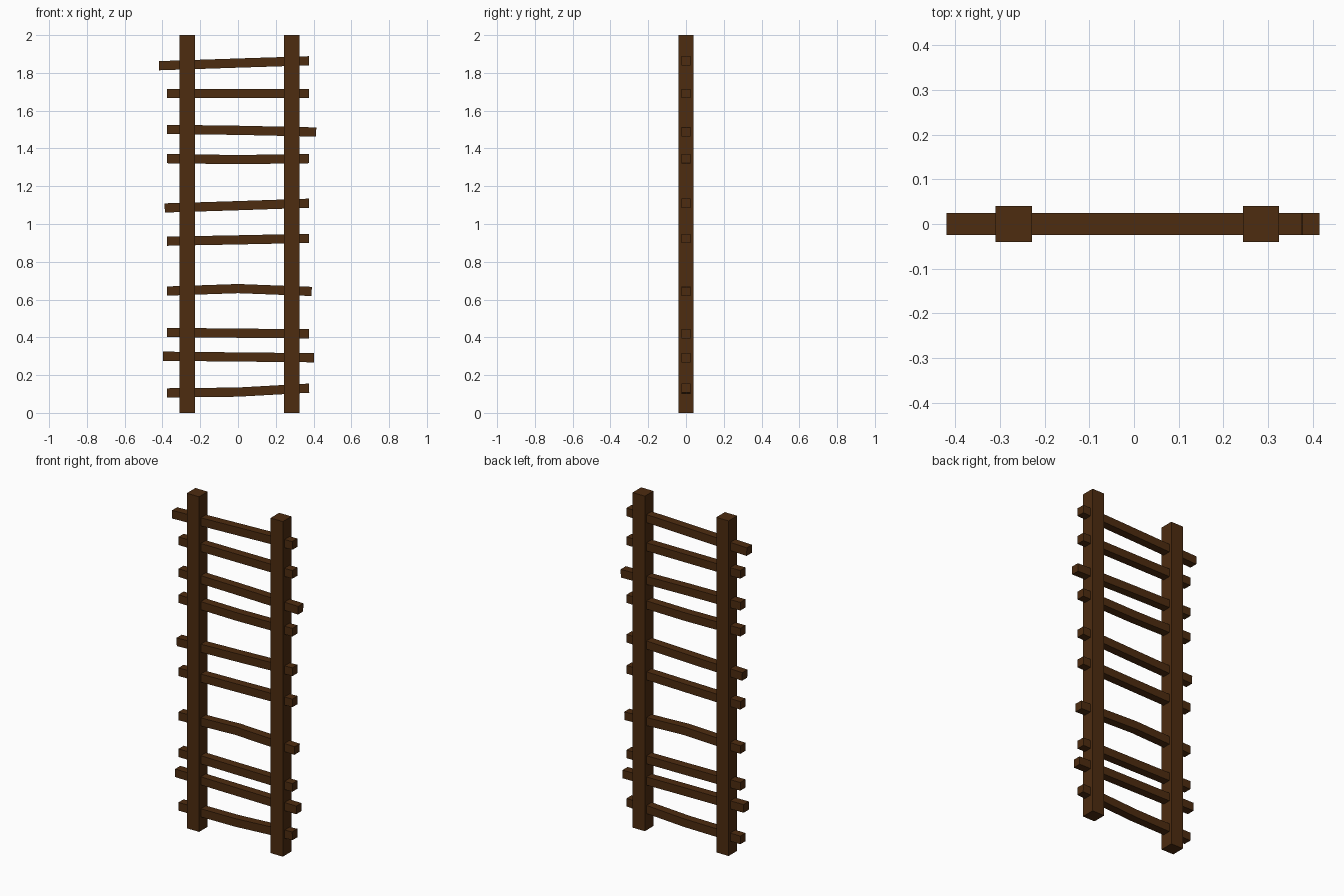
import bpy, bmesh
from mathutils import Vector

if "Cube" in bpy.data.objects:
    bpy.data.objects.remove(bpy.data.objects["Cube"])

wood = bpy.data.materials.new("dark_wood")
wood.diffuse_color = (0.075, 0.025, 0.005, 1)
wood.use_nodes = True
wood.node_tree.nodes["Principled BSDF"].inputs["Base Color"].default_value = wood.diffuse_color


def finish(name, bm):
    bmesh.ops.recalc_face_normals(bm, faces=bm.faces)
    mesh = bpy.data.meshes.new(name)
    bm.to_mesh(mesh)
    bm.free()
    mesh.materials.append(wood)
    obj = bpy.data.objects.new(name, mesh)
    bpy.context.collection.objects.link(obj)
    return obj


def beam(name, path, half):
    """Square beam swept along a path lying in the xz plane."""
    bm = bmesh.new()
    pts = [Vector((x, 0, z)) for x, z in path]
    rings = []
    for i, p in enumerate(pts):
        along = (pts[min(i + 1, len(pts) - 1)] - pts[max(i - 1, 0)]).normalized()
        side = Vector((0, half, 0))
        up = along.cross(Vector((0, 1, 0))) * half
        rings.append([bm.verts.new(p + side * a + up * b)
                      for a, b in ((-1, -1), (1, -1), (1, 1), (-1, 1))])
    for r, s in zip(rings, rings[1:]):
        for k in range(4):
            bm.faces.new((r[k], r[(k + 1) % 4], s[(k + 1) % 4], s[k]))
    bm.faces.new(rings[0])
    bm.faces.new(rings[-1])
    return finish(name, bm)


# Upright rails
for name, x in (("left_rail", -0.269), ("right_rail", 0.284)):
    beam(name, [(x, 0), (x, 2)], 0.0405)

# Uneven rungs: left x, left z, middle z, right x, right z
rungs = [
    (-0.376, 0.106, 0.110, 0.376, 0.131),
    (-0.398, 0.300, 0.296, 0.402, 0.292),
    (-0.376, 0.426, 0.422, 0.376, 0.419),
    (-0.376, 0.645, 0.658, 0.390, 0.643),
    (-0.376, 0.909, 0.916, 0.376, 0.924),
    (-0.388, 1.085, 1.097, 0.376, 1.110),
    (-0.376, 1.346, 1.341, 0.376, 1.346),
    (-0.376, 1.501, 1.496, 0.414, 1.487),
    (-0.376, 1.691, 1.691, 0.376, 1.691),
    (-0.418, 1.838, 1.852, 0.376, 1.864),
]
for i, (xl, zl, zm, xr, zr) in enumerate(rungs):
    beam(f"rung_{i + 1}", [(xl, zl), (0, zm), (xr, zr)], 0.0243)
